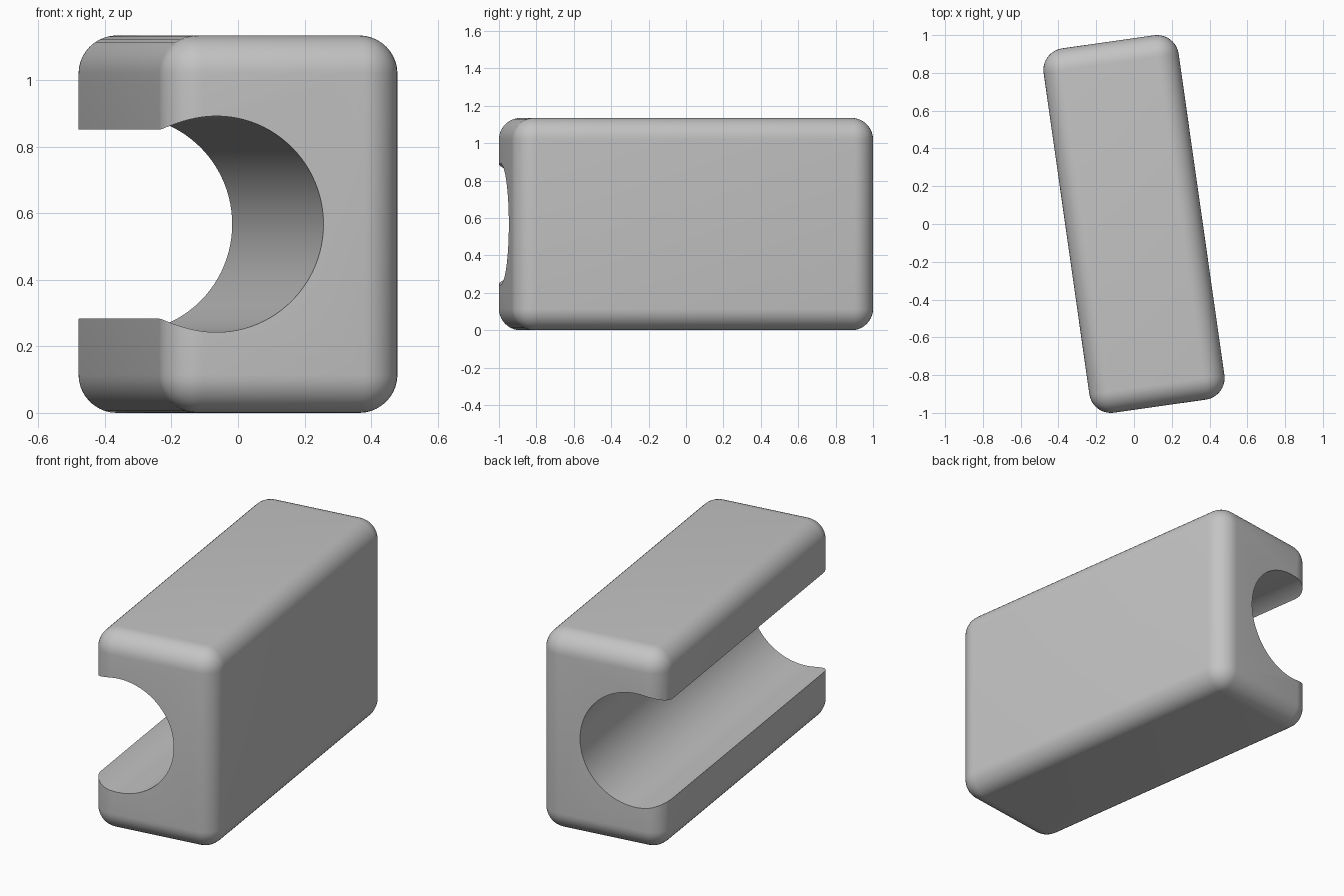
import bpy
import math

if "Cube" in bpy.data.objects:
    bpy.data.objects.remove(bpy.data.objects["Cube"], do_unlink=True)

WIDTH, LENGTH, HEIGHT = 0.722, 1.948, 1.135
ROUND = 0.115
TURN = math.radians(8.1)
BORE_RADIUS, BORE_X = 0.325, -0.204

# Plain grey material
grey = bpy.data.materials.new("plain grey")
grey.use_nodes = True
colour = (0.55, 0.55, 0.55, 1)
grey.diffuse_color = colour
grey.node_tree.nodes["Principled BSDF"].inputs["Base Color"].default_value = colour

# Round cutter for the open channel along the left-out side
bpy.ops.mesh.primitive_cylinder_add(
    vertices=96, radius=BORE_RADIUS, depth=LENGTH * 1.5,
    location=(BORE_X * math.cos(TURN), BORE_X * math.sin(TURN), HEIGHT / 2),
    rotation=(math.pi / 2, 0, TURN))
cutter = bpy.context.object
cutter.name = "channel_cutter"
cutter.hide_render = True

# Rounded block, turned slightly about the vertical
bpy.ops.mesh.primitive_cube_add(size=1, location=(0, 0, HEIGHT / 2))
block = bpy.context.object
block.name = "channel_block"
block.scale = (WIDTH, LENGTH, HEIGHT)
bpy.ops.object.transform_apply(location=False, rotation=False, scale=True)
block.rotation_euler.z = TURN
block.data.materials.append(grey)

bevel = block.modifiers.new("rounded_edges", "BEVEL")
bevel.width = ROUND
bevel.segments = 10
bevel.limit_method = "NONE"
cut = block.modifiers.new("channel", "BOOLEAN")
cut.operation = "DIFFERENCE"
cut.solver = "EXACT"
cut.object = cutter

# Bake the cut, then smooth the curves and keep the rim sharp
for name in ("rounded_edges", "channel"):
    bpy.ops.object.modifier_apply(modifier=name)
bpy.data.objects.remove(cutter, do_unlink=True)
block.data.materials.clear()
block.data.materials.append(grey)
bpy.ops.object.shade_smooth_by_angle(angle=math.radians(30))
